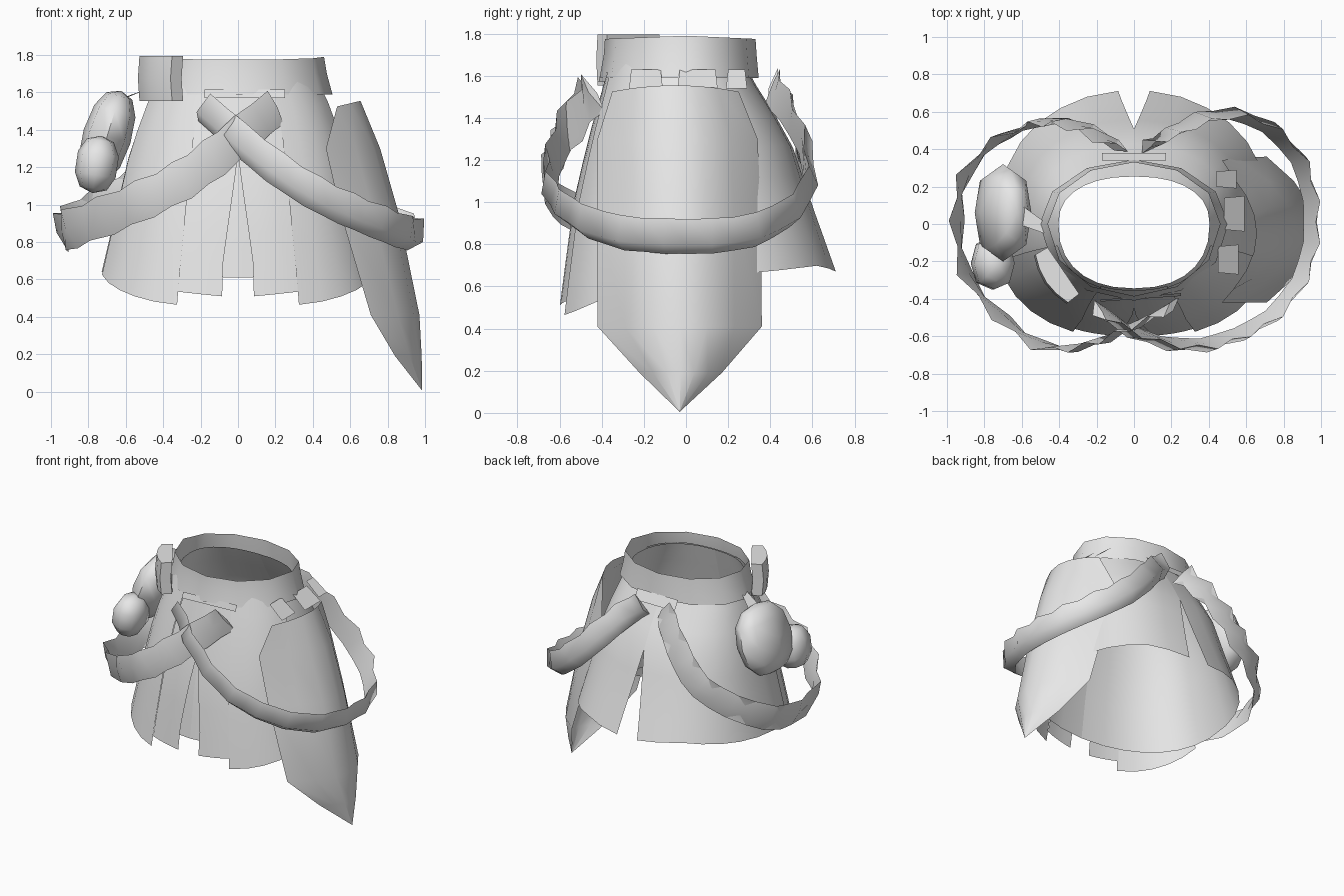
import bpy, bmesh, math
from mathutils import Vector, Matrix

if "Cube" in bpy.data.objects:
    bpy.data.objects.remove(bpy.data.objects["Cube"])

mat = bpy.data.materials.new("light grey cloth")
mat.diffuse_color = (0.8, 0.8, 0.8, 1)
mat.use_nodes = True
mat.node_tree.nodes["Principled BSDF"].inputs["Base Color"].default_value = mat.diffuse_color


def make(name, verts, faces):
    me = bpy.data.meshes.new(name)
    me.from_pydata([tuple(v) for v in verts], [], faces)
    me.materials.append(mat)
    ob = bpy.data.objects.new(name, me)
    bpy.context.collection.objects.link(ob)
    return ob


def grid(name, rows, closed=False, capped=False):
    """Sheet through rows of points; closed joins the last column to the first."""
    n = len(rows[0])
    faces = []
    for r in range(len(rows) - 1):
        for c in range(n if closed else n - 1):
            d = (c + 1) % n
            faces.append((r * n + c, (r + 1) * n + c, (r + 1) * n + d, r * n + d))
    ob = make(name, [p for row in rows for p in row], faces)
    if capped:
        bm = bmesh.new()
        bm.from_mesh(ob.data)
        bmesh.ops.holes_fill(bm, edges=[e for e in bm.edges if e.is_boundary])
        bmesh.ops.recalc_face_normals(bm, faces=bm.faces)
        bm.to_mesh(ob.data)
        bm.free()
    return ob


def lerp(a, b, t):
    return a + (b - a) * t


# Skirt outline by height: z, half width, front depth, back depth
PROFILE = [(1.70, .41, .35, .26), (1.6, .465, .375, .31), (1.3, .58, .46, .50),
           (1.0, .65, .53, .60), (.6, .745, .585, .745), (.4, .78, .61, .79)]


def skirt_point(u, z, off=0.0):
    for p, q in zip(PROFILE, PROFILE[1:]):
        if z >= q[0] or q is PROFILE[-1]:
            t = (p[0] - z) / (p[0] - q[0])
            a, f, b = (lerp(p[i], q[i], t) + off for i in (1, 2, 3))
            break
    s, c = math.sin(u), math.cos(u)
    x = a * math.copysign(abs(s) ** .87, s)
    y = -f * abs(c) ** .87 if c > 0 else b * abs(c) ** .87
    return Vector((x, y, z))


def panel(name, u0, u1, bottom, cols, off=0.0, slit=0.0):
    """Skirt panel between two angles; bottom(t) gives the hem height."""
    rows = []
    for r in range(8):
        row = []
        for c in range(cols + 1):
            t = c / cols
            z = lerp(1.70, bottom(t), r / 7)
            open_up = slit * min(1, max(0, (1.25 - z) / .55))
            row.append(skirt_point(lerp(u0, u1 - open_up, t), z, off))
        rows.append(row)
    return grid(name, rows)


def under_hem(t):
    if t < .5:
        return lerp(.61, .64, t / .5)
    return lerp(.64, .70, (t - .5) / .35) if t < .85 else lerp(.70, .67, (t - .85) / .15)


# Underskirt halves split at the back, with overlapping strips and flaps in front
for side in ("right", "left"):
    parts = [panel("underskirt_" + side, 0, math.pi, under_hem, 14, -.006, .085),
             panel("front_strip_" + side, .385, 0, lambda t: lerp(.535, .51, t), 4, .004, -.08),
             panel("front_flap_" + side, .375, 1.3, lambda t: lerp(.465, .625, t ** 1.4), 5, .012)]
    if side == "left":
        for ob in parts:
            ob.data.transform(Matrix.Scale(-1, 4, (1, 0, 0)))
            ob.data.flip_normals()


# Waistband
def ring(z, a, f, b, n=12):
    pts = []
    for i in range(n):
        u = 2 * math.pi * i / n
        s, c = math.sin(u), math.cos(u)
        pts.append((a * s, -f * c if c > 0 else -b * c, z - .015 * abs(c) * (z > 1.7)))
    return pts


grid("waistband", [ring(1.79, .46, .385, .33), ring(1.70, .475, .39, .335),
                   ring(1.59, .505, .41, .345)], True)

# Pointed side panel: z, centre x, edge x, front y, back y
SIDE = [(1.555, .655, .53, -.35, .25), (1.3, .76, .47, -.42, .34), (.95, .86, .55, -.42, .355),
        (.41, .97, .71, -.42, .36), (.19, .982, .84, -.22, .17), (.005, .985, .985, -.03, -.03)]
rows = []
for z, xc, xe, y0, y1 in SIDE:
    row = []
    for i in range(7):
        t = i / 3 - 1
        row.append((lerp(xc, xe, t * t), lerp(y0, y1, i / 6), z - .03 * t * t * (z > 1.5)))
    rows.append(row)
grid("side_panel", rows)

# Tabs that hang the side panel from the waistband
for i, (y0, y1) in enumerate(((-.26, -.12), (-.03, .14), (.2, .28))):
    x = .495 - .12 * abs(y0 + y1)
    grid("hanging_tab_%d" % i, [[(x, y0, 1.63), (x, y1, 1.63)],
                                [(x + .11, y0 - .01, 1.54), (x + .11, y1 + .01, 1.54)]])
grid("front_tab", [[(-.18, -.405, 1.615), (.25, -.37, 1.615)],
                   [(-.18, -.415, 1.57), (.25, -.385, 1.57)]])
grid("back_tab", [[(.17, .34, 1.62), (-.17, .34, 1.62)],
                  [(.17, .38, 1.55), (-.17, .38, 1.55)]])
grid("pouch_tab", [[(-.48, -.05, 1.62), (-.49, .02, 1.62)],
                   [(-.62, .0, 1.57), (-.60, .1, 1.57)]])


# Hanging straps: a section of (up, out) points swept along a drooping loop,
# alternating between a full section and a pinched one
def strap(name, pts, full, pinched, tilt):
    P = [Vector(p) for p in pts]
    path = []
    for i in range(len(P) - 1):
        a, b, c, d = P[max(i - 1, 0)], P[i], P[i + 1], P[min(i + 2, len(P) - 1)]
        path += [b, (b + c) * .5625 - (a + d) * .0625]
    path.append(P[-1])
    rows = []
    for i, p in enumerate(path):
        t = (path[min(i + 1, len(path) - 1)] - path[max(i - 1, 0)]).normalized()
        o = Vector((p.x, p.y * 1.5, tilt))
        o = (o - t * o.dot(t)).normalized()
        up = t.cross(o)
        if up.z < 0:
            up = -up
        rows.append([p + up * h + o * w for h, w in (pinched if i % 2 else full)])
    grid(name, rows, True, True)


strap("right_strap",
      [(-.18, -.46, 1.52), (0, -.57, 1.36), (.2, -.635, 1.2), (.4, -.64, 1.07), (.58, -.58, .98),
       (.75, -.48, .91), (.89, -.3, .855), (.95, -.1, .84), (.95, .12, .84), (.89, .33, .87),
       (.74, .5, .96), (.55, .575, 1.1), (.35, .55, 1.3), (.2, .47, 1.46), (.08, .41, 1.55)],
      [(.085, .045), (-.04, .04), (-.085, -.045), (.02, .005)],
      [(.08, .015), (-.04, .02), (-.08, -.05), (.02, -.01)], 0)
strap("left_strap",
      [(.2, -.44, 1.52), (.03, -.53, 1.38), (-.13, -.61, 1.25), (-.3, -.66, 1.13),
       (-.5, -.65, 1.03), (-.71, -.5, .94), (-.90, -.27, .87), (-.945, .02, .85),
       (-.90, .27, .89), (-.71, .46, 1.0), (-.5, .54, 1.12), (-.36, .54, 1.27),
       (-.22, .49, 1.43), (-.1, .41, 1.55)],
      [(.105, .045), (0, .025), (-.105, -.04), (0, -.02)],
      [(.095, .005), (0, .005), (-.095, -.015), (0, -.015)], 0)


# Soft, slightly boxy pouch with a smaller front lobe
def blob(name, loc, size, tilt, seg, rings):
    bm = bmesh.new()
    bmesh.ops.create_uvsphere(bm, u_segments=seg, v_segments=rings, radius=1)
    for v in bm.verts:
        v.co = [math.copysign(abs(k) ** .85, k) if abs(k) > 1e-4 else 0 for k in v.co]
    bm.transform(Matrix.Translation(loc) @ Matrix.Rotation(tilt, 4, 'Y')
                 @ Matrix.Diagonal((*size, 1)))
    ob = make(name, [], [])
    bm.to_mesh(ob.data)
    bm.free()
    if not ob.data.materials:
        ob.data.materials.append(mat)


blob("pouch_body", (-.70, .06, 1.365), (.13, .26, .255), .3, 8, 6)
blob("pouch_lobe", (-.755, -.21, 1.215), (.115, .145, .155), .15, 8, 5)

# Small belt case, bowed outward
d = Vector((.17, -.25, 0)).normalized()
o = Vector((d.y, -d.x, 0))
mid = Vector((-.415, -.275, 0))
outline = [(-.15, -.045), (-.155, .03), (-.08, .055), (0, .065), (.08, .055), (.155, .03),
           (.15, -.045)]
low, bulge, high = ([mid + d * s + o * (w + k) + Vector((0, 0, z)) for s, w in outline]
                    for z, k in ((1.555, 0), (1.675, .01), (1.795, 0)))
grid("belt_case", [high, bulge, low], True, True)

# Smooth shading with sharp creases
for ob in bpy.context.collection.objects:
    ob.select_set(True)
    bpy.context.view_layer.objects.active = ob
bpy.ops.object.shade_smooth_by_angle(angle=math.radians(65))
